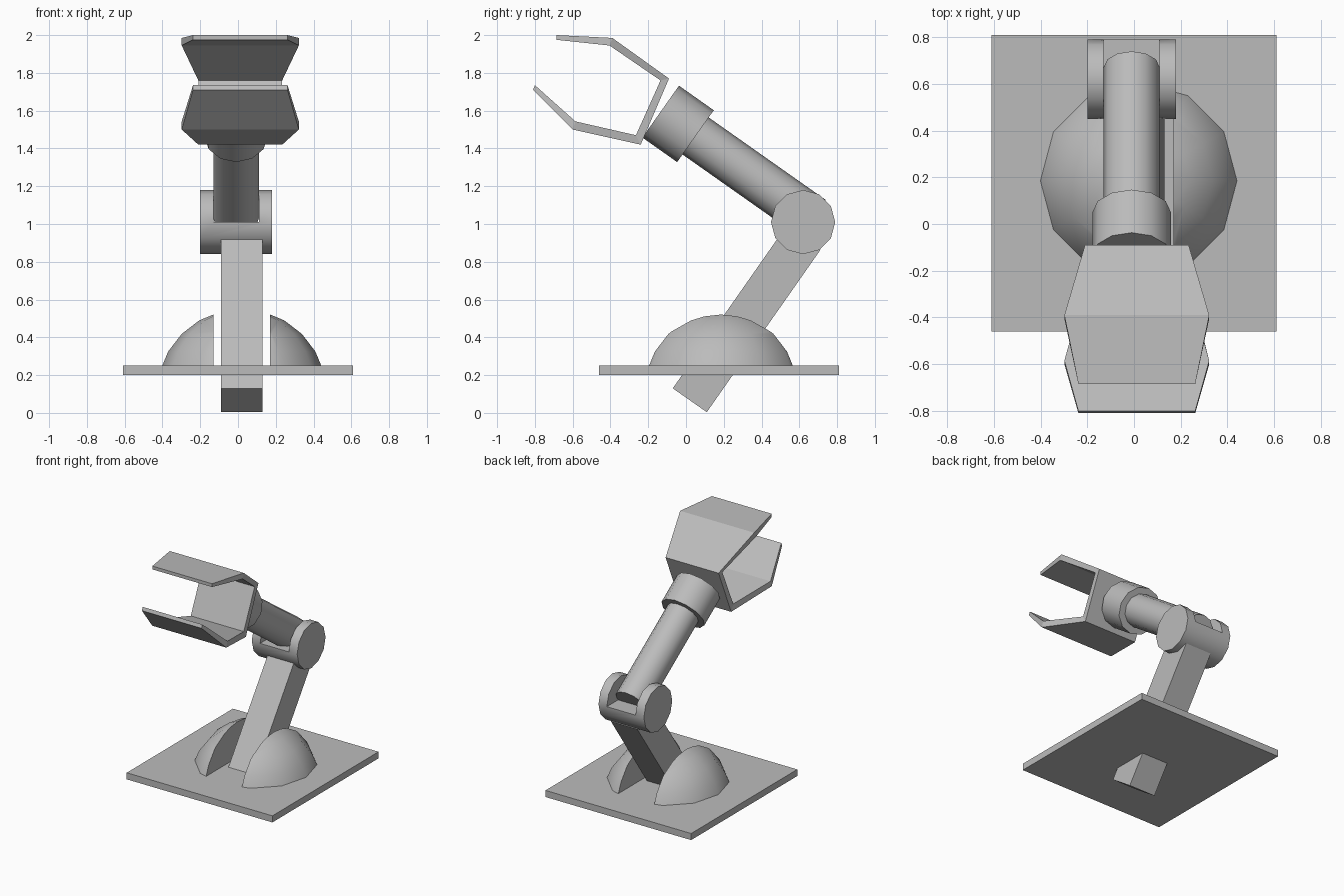
import bpy, bmesh, math
from mathutils import Vector, Matrix

old = bpy.data.objects.get("Cube")
if old:
    bpy.data.objects.remove(old, do_unlink=True)

GREY = (0.5, 0.5, 0.5, 1)
grey = bpy.data.materials.new("plain grey")
grey.use_nodes = True
grey.diffuse_color = GREY
grey.node_tree.nodes["Principled BSDF"].inputs["Base Color"].default_value = GREY


def make(name, bm, smooth=False):
    """Turn a bmesh into a named grey object."""
    bmesh.ops.recalc_face_normals(bm, faces=bm.faces)
    me = bpy.data.meshes.new(name)
    bm.to_mesh(me)
    bm.free()
    me.materials.append(grey)
    ob = bpy.data.objects.new(name, me)
    bpy.context.collection.objects.link(ob)
    if smooth:
        smooth_shade(ob)
    return ob


def smooth_shade(ob):
    bpy.ops.object.select_all(action='DESELECT')
    ob.select_set(True)
    bpy.context.view_layer.objects.active = ob
    bpy.ops.object.shade_smooth_by_angle(angle=math.radians(40))


def box(name, size, centre, tilt=0):
    bm = bmesh.new()
    turn = Matrix.Translation(centre) @ Matrix.Rotation(tilt, 4, 'X')
    bmesh.ops.create_cube(bm, size=1, matrix=turn @ Matrix.Diagonal((*size, 1)))
    return make(name, bm)


def rod(name, start, end, radius, smooth=True):
    """Twelve-sided cylinder between two points."""
    a, b = Vector(start), Vector(end)
    turn = (b - a).to_track_quat('Z', 'X').to_matrix().to_4x4()
    bm = bmesh.new()
    bmesh.ops.create_cone(bm, cap_ends=True, segments=12, radius1=radius, radius2=radius,
                          depth=(b - a).length, matrix=Matrix.Translation((a + b) / 2) @ turn)
    return make(name, bm, smooth)


# Base plate
box("base_plate", (1.22, 1.27, 0.05), (0, 0.175, 0.225))

# Two rounded shoulder housings, each a sphere trimmed by the plate and the slot
for name, side in (("left_housing", 1), ("right_housing", -1)):
    bm = bmesh.new()
    bmesh.ops.create_uvsphere(bm, u_segments=12, v_segments=12, radius=0.45,
                              matrix=Matrix.Translation((0.02, 0.185, 0.1)))
    for point, normal in (((0, 0, 0.25), (0, 0, -1)), ((0.02 + 0.15 * side, 0, 0), (-side, 0, 0))):
        cut = bmesh.ops.bisect_plane(bm, geom=bm.verts[:] + bm.edges[:] + bm.faces[:],
                                     plane_co=point, plane_no=normal, clear_outer=True)
        rim = [e for e in cut["geom_cut"] if isinstance(e, bmesh.types.BMEdge)]
        bmesh.ops.holes_fill(bm, edges=rim)
    make(name, bm, True)

# Lower arm, a square beam leaning back through the plate
lean = math.radians(55)
along = Vector((0, math.cos(lean), math.sin(lean)))
foot, length = Vector((0.02, 0.02, 0.067)), 1.05
box("lower_arm", (0.22, length, 0.22), foot + along * length / 2, lean)

# Elbow barrel with the middle of its upper half cut away
elbow = rod("elbow_joint", (-0.2, 0.62, 1.01), (0.18, 0.62, 1.01), 0.17, False)
cutter = box("elbow_cutter", (0.24, 0.6, 0.4), (-0.01, 0.62, 1.21))
cutter.hide_render = True
mod = elbow.modifiers.new("slot", 'BOOLEAN')
mod.operation, mod.object, mod.solver = 'DIFFERENCE', cutter, 'EXACT'
bpy.context.view_layer.objects.active = elbow
bpy.ops.object.modifier_apply(modifier="slot")
bpy.data.objects.remove(cutter, do_unlink=True)
smooth_shade(elbow)

# Upper arm and wrist collar share one axis
rod("upper_arm", (-0.01, 0.67, 1.03), (-0.01, -0.04, 1.53), 0.12)
rod("wrist_collar", (-0.01, 0.05, 1.465), (-0.01, -0.134, 1.595), 0.168)

# Gripper: a bent strip; each station has outer (y, z), inner (y, z) and half width
stations = [
    ((-0.685, 2.0), (-0.685, 1.975), 0.25),
    ((-0.39, 1.985), (-0.405, 1.945), 0.31),
    ((-0.09, 1.77), (-0.135, 1.76), 0.222),
    ((-0.24, 1.42), (-0.265, 1.47), 0.222),
    ((-0.6, 1.5), (-0.585, 1.543), 0.31),
    ((-0.81, 1.71), (-0.80, 1.735), 0.25),
]
bm = bmesh.new()
loops = []
for outer, inner, half in stations:
    loops.append([bm.verts.new((0.012 + s * half, *p))
                  for p, s in ((outer, -1), (outer, 1), (inner, 1), (inner, -1))])
for a, b in zip(loops, loops[1:]):
    for i in range(4):
        j = (i + 1) % 4
        bm.faces.new((a[i], a[j], b[j], b[i]))
bm.faces.new(loops[0])
bm.faces.new(loops[-1])
make("gripper", bm)
